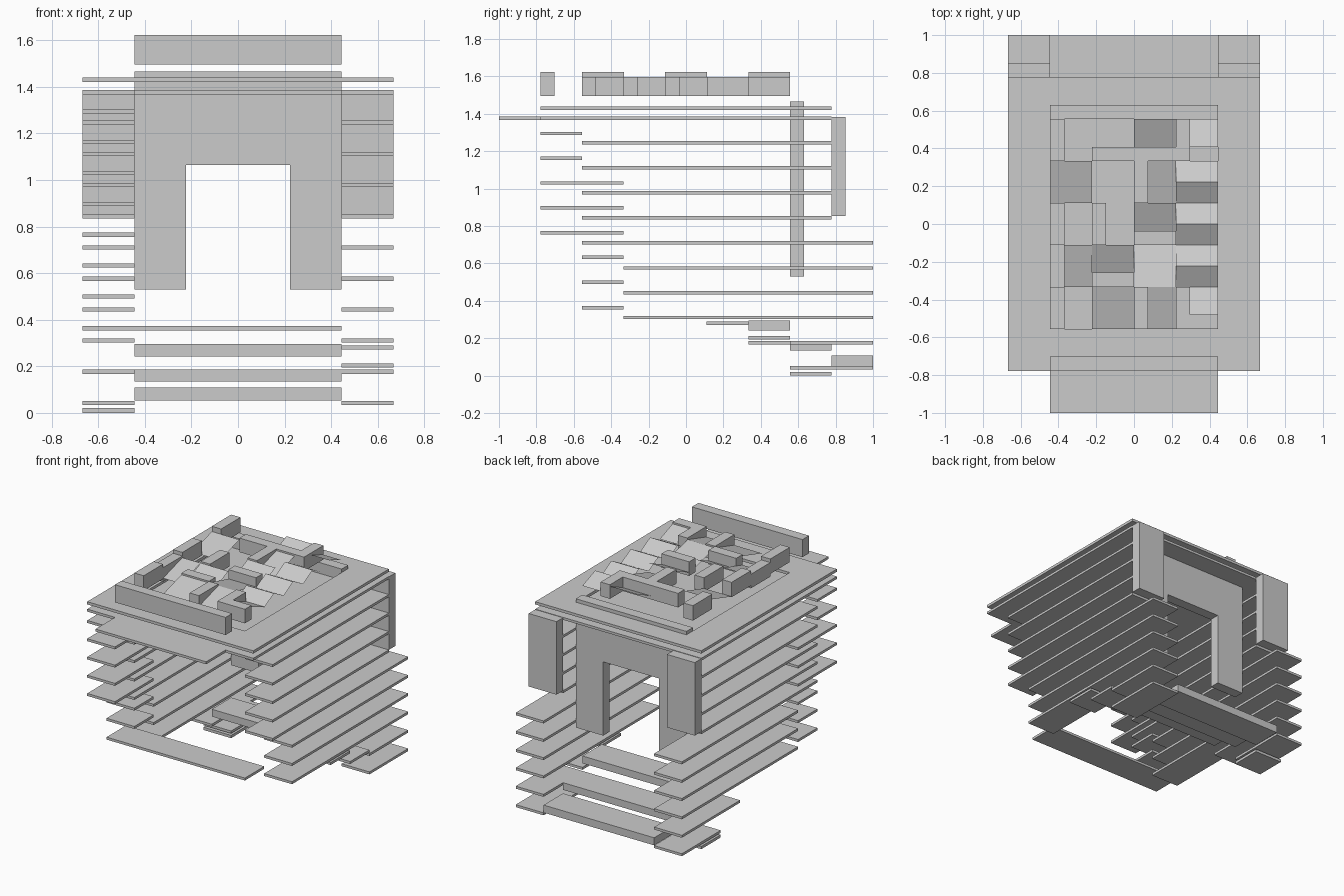
import bpy, bmesh

if "Cube" in bpy.data.objects:
    bpy.data.objects.remove(bpy.data.objects["Cube"])

mat = bpy.data.materials.new("concrete_grey")
mat.diffuse_color = (0.6, 0.6, 0.6, 1)
mat.use_nodes = True
mat.node_tree.nodes["Principled BSDF"].inputs["Base Color"].default_value = mat.diffuse_color

OUT, IN = 0.667, 0.444      # outer and inner half widths
T = 0.018                   # slab thickness
G = 0.2222                  # roof grid cell
W = 0.075                   # roof wall thickness


def mesh_object(name, bm):
    me = bpy.data.meshes.new(name)
    bm.to_mesh(me)
    bm.free()
    me.materials.append(mat)
    ob = bpy.data.objects.new(name, me)
    bpy.context.collection.objects.link(ob)
    return ob


def box(name, x0, x1, y0, y1, z0, z1):
    bm = bmesh.new()
    bmesh.ops.create_cube(bm, size=1)
    for v in bm.verts:
        v.co = ((x0 + x1) / 2 + v.co.x * (x1 - x0),
                (y0 + y1) / 2 + v.co.y * (y1 - y0),
                (z0 + z1) / 2 + v.co.z * (z1 - z0))
    return mesh_object(name, bm)


def prism(name, outline, y0, y1):
    """Extrude an x-z outline along y."""
    bm = bmesh.new()
    face = bm.faces.new([bm.verts.new((x, y0, z)) for x, z in outline])
    ext = bmesh.ops.extrude_face_region(bm, geom=[face])
    moved = [v for v in ext["geom"] if isinstance(v, bmesh.types.BMVert)]
    bmesh.ops.translate(bm, verts=moved, vec=(0, y1 - y0, 0))
    bmesh.ops.recalc_face_normals(bm, faces=bm.faces)
    return mesh_object(name, bm)


def side_slab(name, side, y0, y1, z, t=T):
    a, b = sorted((side * IN, side * OUT))
    return box(name, a, b, y0, y1, z, z + t)


def sheet(name, x0, x1, y0, y1, z0, z1):
    """Tilted roof panel, z0 at y0 and z1 at y1."""
    bm = bmesh.new()
    bm.faces.new([bm.verts.new(c) for c in
                  ((x0, y0, z0), (x1, y0, z0), (x1, y1, z1), (x0, y1, z1))])
    return mesh_object(name, bm)


# Side floors, repeated on both sides
for side, label in ((-1, "left"), (1, "right")):
    for i in range(4):
        side_slab(label + "_upper_floor", side, -0.555, 0.777, 1.237 - i * 0.134, T)
    side_slab(label + "_middle_floor", side, -0.555, 1.0, 0.701)
    for i in range(3):
        side_slab(label + "_lower_floor", side, -0.333, 1.0, 0.567 - i * 0.1325)
    side_slab(label + "_base_floor", side, 0.333 if side < 0 else 0.555, 1.0, 0.168)
    side_slab(label + "_ground_floor", side, 0.555, 1.0, 0.034)
    side_slab(label + "_back_panel", side, 0.777, 0.852, 0.853, 0.53)

# Small landings
side_slab("left_landing", -1, 0.555, 0.777, 0.0, 0.02)
side_slab("right_landing", 1, 0.11, 0.333, 0.272)
side_slab("right_landing", 1, 0.333, 0.555, 0.194)

# Stepping half floors at the front left
for i in range(7):
    y0 = -0.777 if i < 5 else -0.555
    y1 = -0.555 if i < 2 else -0.333
    side_slab("front_half_floor", -1, y0, y1, 1.286 - i * 0.1325)
box("front_bottom_slab", -OUT, IN, -0.555, -0.333, 0.354, 0.372)

# Three step beams at the back
for y0, z0, z1 in ((0.333, 0.242, 0.295), (0.555, 0.134, 0.186), (0.777, 0.053, 0.108)):
    box("step_beam", -IN, IN, y0, y0 + G, z0, z1)

# Roof slabs: solid lower slab with front canopy, upper rim with an opening
box("roof_slab", -OUT, OUT, -0.777, 0.777, 1.368, 1.386)
box("front_canopy", -IN, IN, -1.0, -0.777, 1.368, 1.386)
for s in (-1, 1):
    a, b = sorted((s * IN, s * OUT))
    box("roof_rim_side", a, b, -0.777, 0.777, 1.42, 1.44)
    a, b = sorted((s * 0.555, s * 0.777))
    box("roof_rim_end", -IN, IN, a, b, 1.42, 1.44)

# Back portal and front parapet
prism("portal", [(-IN, 0.53), (-0.224, 0.53), (-0.224, 1.065), (0.224, 1.065),
                 (0.224, 0.53), (IN, 0.53), (IN, 1.465), (-IN, 1.465)], 0.555, 0.63)
box("front_parapet", -IN, IN, -0.777, -0.702, 1.495, 1.623)

# Tall roof walls along the left edge
for y in (-0.555, -0.111, 0.333):
    box("tall_roof_wall", -IN, -IN + W, y, y + G, 1.515, 1.623)

# Low roof walls: cell corner, and the axis the wall runs along
for x, y, along in ((-G, 0.333, "x"), (0, 0.333, "x"), (G, 0.333, "y"),
                    (-G, -0.111, "y"), (0, 0.111, "y"), (0, -0.111, "x"),
                    (-IN, -0.333, "y"), (-G, -0.333, "x"), (0, -0.555, "y"),
                    (G, -0.555, "y")):
    dx, dy = (G, W) if along == "x" else (W, G)
    box("roof_wall", x, x + dx, y, y + dy, 1.495, 1.597)
box("roof_wall", G + W, IN, -0.555, -0.48, 1.495, 1.597)

# Panels sloping down towards the front
for x0, x1, y0, y1 in ((0, G, 0.408, 0.555), (-IN, -G, 0.111, 0.333),
                       (W, G, 0.111, 0.333), (0, G, -0.036, 0.111),
                       (-IN + W, -G, -0.333, -0.111), (-G, 0, -0.258, -0.111),
                       (-G, 0, -0.555, -0.333), (W, G, -0.555, -0.333)):
    sheet("front_sloping_panel", x0, x1, y0, y1, 1.52, 1.585)

# Panels sloping down towards the back
for x0, x1, y0, y1 in ((G + W, IN, 0.408, 0.555), (0, G, -0.333, -0.111),
                       (G + W, IN, -0.48, -0.333)):
    sheet("back_sloping_panel", x0, x1, y0, y1, 1.585, 1.53)

# Folded tent panels on the right edge
for y in (-0.222, 0, 0.222):
    sheet("tent_front", G, IN, y - G / 2, y, 1.525, 1.585)
    sheet("tent_back", G, IN, y, y + G / 2, 1.585, 1.525)
